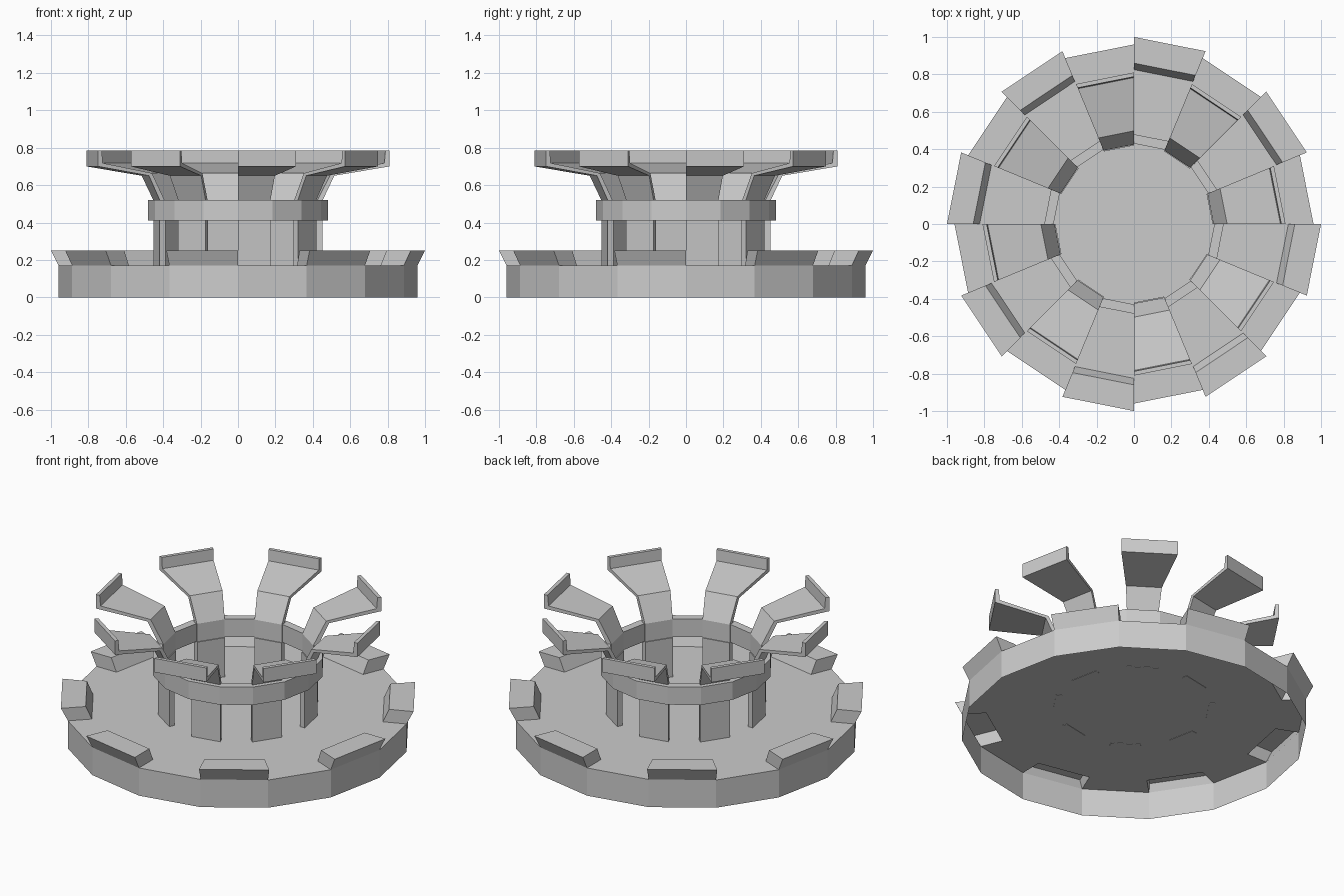
import bpy, bmesh
from math import cos, sin, pi

if "Cube" in bpy.data.objects:
    bpy.data.objects.remove(bpy.data.objects["Cube"])

SIDES = 16
STEP = 2 * pi / SIDES


def point(r, i, z):
    return (r * cos(i * STEP), r * sin(i * STEP), z)


def finish(name, bm, recalc=True):
    bmesh.ops.remove_doubles(bm, verts=bm.verts, dist=1e-5)
    if recalc:
        bmesh.ops.recalc_face_normals(bm, faces=bm.faces)
    mesh = bpy.data.meshes.new(name)
    bm.to_mesh(mesh)
    bm.free()
    obj = bpy.data.objects.new(name, mesh)
    bpy.context.collection.objects.link(obj)
    return obj


def face(bm, pts):
    return bm.faces.new([bm.verts.new(p) for p in pts])


def sector(name, profile, i):
    """Solid wedge: an (r, z) outline swept across one side of the polygon."""
    bm = bmesh.new()
    a = [point(r, i, z) for r, z in profile]
    b = [point(r, i + 1, z) for r, z in profile]
    n = len(profile)
    for k in range(n):
        m = (k + 1) % n
        face(bm, [a[k], a[m], b[m], b[k]])
    face(bm, a[::-1])
    face(bm, b)
    return finish(name, bm)


# Base: shell open underneath, with hollow leaning teeth on alternate sides
DECK, TOOTH = 0.17, 0.25
R, R_IN = 0.96, 0.825
bm = bmesh.new()
face(bm, [point(R_IN, i, DECK) for i in range(SIDES)])
for i in range(SIDES):
    j = i + 1
    face(bm, [point(R, i, 0), point(R, j, 0), point(R, j, DECK), point(R, i, DECK)])
    if i % 2 == 0:
        face(bm, [point(R_IN, i, DECK), point(R, i, DECK),
                  point(R, j, DECK), point(R_IN, j, DECK)])
    else:
        low = [point(R_IN, i, DECK), point(R, i, DECK),
               point(R, j, DECK), point(R_IN, j, DECK)]
        high = [point(0.86, i, TOOTH), point(1.0, i, TOOTH),
                point(1.0, j, TOOTH), point(0.86, j, TOOTH)]
        face(bm, high)
        for k in range(4):
            m = (k + 1) % 4
            face(bm, [low[k], low[m], high[m], high[k]])
finish("base", bm, recalc=False)

# Collar ring around the pillars
bm = bmesh.new()
outline = [(0.43, 0.41), (0.48, 0.41), (0.48, 0.52), (0.43, 0.52)]
for i in range(SIDES):
    for k in range(4):
        (r0, z0), (r1, z1) = outline[k], outline[(k + 1) % 4]
        face(bm, [point(r0, i, z0), point(r1, i, z1),
                  point(r1, i + 1, z1), point(r0, i + 1, z0)])
finish("collar_ring", bm)

# Pillars below the collar and flared prongs above it
pillar = [(0.42, 0.168), (0.453, 0.168), (0.453, 0.41), (0.42, 0.41)]
prong = [(0.425, 0.41), (0.453, 0.41), (0.453, 0.52), (0.515, 0.65), (0.81, 0.70),
         (0.81, 0.785), (0.788, 0.785), (0.783, 0.718), (0.498, 0.664), (0.425, 0.52)]
for i in range(0, SIDES, 2):
    sector(f"pillar_{i // 2}", pillar, i)
    sector(f"prong_{i // 2}", prong, i)
